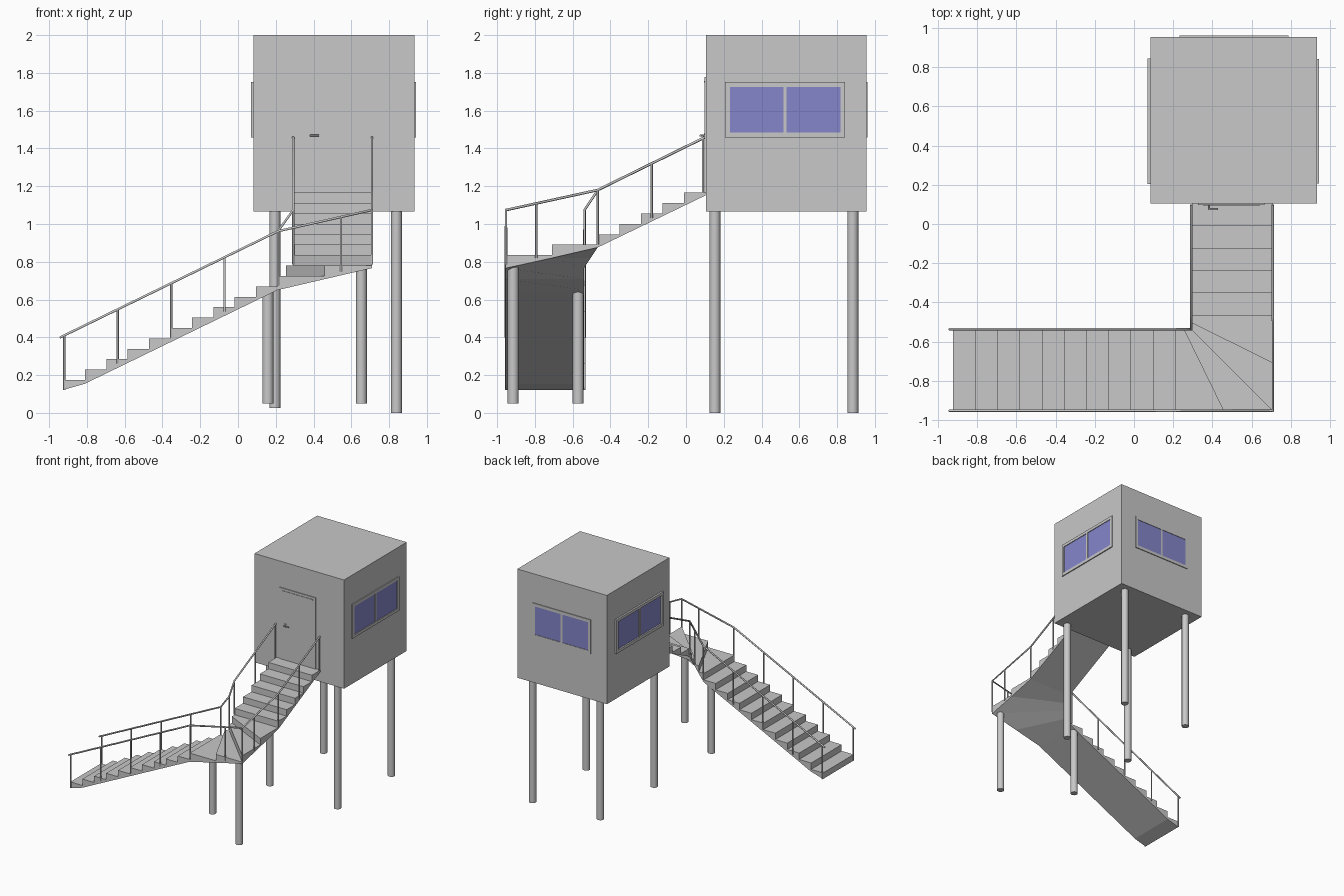
import bpy, bmesh, math
from mathutils import Vector, Matrix

if "Cube" in bpy.data.objects:
    bpy.data.objects.remove(bpy.data.objects["Cube"])


def material(name, rgb):
    m = bpy.data.materials.new(name)
    m.diffuse_color = (*rgb, 1)
    m.use_nodes = True
    m.node_tree.nodes["Principled BSDF"].inputs["Base Color"].default_value = m.diffuse_color
    return m


GREY = material("light_grey", (0.58, 0.58, 0.58))
BLUE = material("window_blue", (0.24, 0.24, 0.60))


def add_object(name, bm, mat):
    bmesh.ops.recalc_face_normals(bm, faces=bm.faces[:])
    me = bpy.data.meshes.new(name)
    bm.to_mesh(me)
    bm.free()
    me.materials.append(mat)
    ob = bpy.data.objects.new(name, me)
    bpy.context.collection.objects.link(ob)
    return ob


def add_boxes(name, boxes, mat=GREY, matrix=Matrix()):
    """Several (low corner, high corner) boxes joined in one object."""
    bm = bmesh.new()
    for lo, hi in boxes:
        lo, hi = Vector(lo), Vector(hi)
        m = matrix @ Matrix.Translation((lo + hi) / 2) @ Matrix.Diagonal((*(hi - lo), 1))
        bmesh.ops.create_cube(bm, size=1, matrix=m)
    return add_object(name, bm, mat)


def add_rods(name, rods, r, sides=12):
    """Cylinders of radius r between pairs of points."""
    bm = bmesh.new()
    for a, b in rods:
        a, b = Vector(a), Vector(b)
        rot = (b - a).to_track_quat('Z', 'Y').to_matrix().to_4x4()
        bmesh.ops.create_cone(bm, cap_ends=True, segments=sides, radius1=r, radius2=r,
                              depth=(b - a).length,
                              matrix=Matrix.Translation((a + b) / 2) @ rot)
    ob = add_object(name, bm, GREY)
    for p in ob.data.polygons:
        p.use_smooth = len(p.vertices) == 4
    bpy.context.view_layer.objects.active = ob
    ob.select_set(True)
    bpy.ops.object.shade_smooth_by_angle(angle=math.radians(50))
    ob.select_set(False)
    return ob


# Cabin and its legs
X0, X1, Y0, Y1 = 0.083, 0.934, 0.105, 0.955
add_boxes("cabin", [((X0, Y0, 1.066), (X1, Y1, 2.0))])
for x, side, z in ((0.195, "left", 0.025), (0.839, "right", 0.0)):
    for y, end in ((0.153, "front"), (0.883, "back")):
        add_rods(f"cabin_leg_{end}_{side}", [((x, y, z), (x, y, 1.07))], 0.029, 24)

# Windows, built facing -y around the origin, then turned onto each wall
def window(name, width, depth, place, turn):
    m = Matrix.Translation(place) @ Matrix.Rotation(math.radians(turn), 4, 'Z')
    w, h, t = width / 2, 0.146, 0.025
    frame = [((-w, -depth, s * (h - t / 2) - t / 2), (w, 0.01, s * (h - t / 2) + t / 2))
             for s in (-1, 1)]
    frame += [((c - hw, -depth, -h + t), (c + hw, 0.01, h - t))
              for c, hw in ((-w + t / 2, t / 2), (0, 0.008), (w - t / 2, t / 2))]
    add_boxes(name + "_frame", frame, GREY, m)
    panes = [((-w + t, -0.003, -h + t), (-0.008, 0.003, h - t)),
             ((0.008, -0.003, -h + t), (w - t, 0.003, h - t))]
    add_boxes(name + "_panes", panes, BLUE, m)


window("right_window", 0.635, 0.009, (X1, 0.525, 1.605), 90)
window("left_window", 0.640, 0.015, (X0, 0.524, 1.605), -90)
window("back_window", 0.555, 0.007, (0.510, Y1, 1.605), 180)

# Door, its top strip and lever handle
add_boxes("door", [((0.326, Y0 - 0.007, 1.165), (0.666, Y0 + 0.01, 1.777))])
add_boxes("door_top_strip", [((0.352, Y0 - 0.011, 1.750), (0.642, Y0, 1.757))])
add_rods("door_handle", [((0.383, Y0, 1.468), (0.383, 0.075, 1.468)),
                         ((0.380, 0.076, 1.468), (0.428, 0.076, 1.468))], 0.005)
add_boxes("door_handle_plate", [((0.372, Y0 - 0.011, 1.457), (0.394, Y0, 1.479))])

# Stair: nosing lines as (inner xy, outer xy, underside height)
YI, YO, XI, XO = -0.54, -0.955, 0.295, 0.709
RISE, GOING = 0.0551, 0.1133
lines = [((0.209 - GOING * (10 - i), YI), (0.209 - GOING * (10 - i), YO),
          max(0.122, 0.650 - RISE * (10 - i))) for i in range(11)]
lines += [((0.255, YI), (0.458, YO), 0.708),
          ((XI, YI), (XO, YO), 0.766),
          ((XI, -0.505), (XO, -0.71), 0.820)]
lines += [((XI, -0.467 + 0.1142 * k), (XO, -0.467 + 0.1142 * k), 0.876 + RISE * k)
          for k in range(6)]
tops = [0.174 + RISE * i for i in range(len(lines) - 1)]

bm = bmesh.new()


def face(*pts):
    bm.faces.new([bm.verts.new(p) for p in pts])


for i, top in enumerate(tops):
    (a0, b0, u0), (a1, b1, u1) = lines[i], lines[i + 1]
    prev = tops[i - 1] if i else u0
    face((*a0, top), (*b0, top), (*b1, top), (*a1, top))          # tread
    face((*a0, prev), (*b0, prev), (*b0, top), (*a0, top))        # riser
    face((*a0, u0), (*a1, u1), (*b1, u1), (*b0, u0))              # underside
    for p, q in ((a0, a1), (b0, b1)):                             # side walls
        side = [(*p, u0), (*q, u1), (*q, top), (*p, top)]
        face(*side, *([(*p, prev)] if i else []))
a, b, u = lines[-1]
face((*a, u), (*b, u), (*b, tops[-1]), (*a, tops[-1]))
bmesh.ops.remove_doubles(bm, verts=bm.verts[:], dist=0.0005)
add_object("staircase", bm, GREY)

# Stair legs
add_rods("stair_leg_inner", [((0.158, -0.571, 0.05), (0.158, -0.571, 0.645))], 0.029, 24)
add_rods("stair_leg_outer", [((0.653, -0.915, 0.05), (0.653, -0.915, 0.775))], 0.029, 24)


# Handrails with posts
def railing(name, x, y, posts):
    path = [(-0.943, y, 0.399), (0.212, y, 0.962), (x, y, 1.074),
            (x, -0.467, 1.180), (x, 0.098, 1.458)]
    cu = bpy.data.curves.new(name + "_handrail", 'CURVE')
    cu.dimensions = '3D'
    cu.bevel_depth, cu.bevel_resolution, cu.use_fill_caps = 0.007, 1, True
    sp = cu.splines.new('POLY')
    sp.points.add(len(path) - 1)
    for p, co in zip(sp.points, path):
        p.co = (*co, 1)
    cu.materials.append(GREY)
    ob = bpy.data.objects.new(name + "_handrail", cu)
    bpy.context.collection.objects.link(ob)
    bpy.context.view_layer.objects.active = ob
    ob.select_set(True)
    bpy.ops.object.convert(target='MESH')
    bpy.context.object.select_set(False)
    rods = []
    for seg, t in posts:
        p = Vector(path[seg]).lerp(Vector(path[seg + 1]), t)
        rods.append((p - Vector((0, 0, 0.288)), p))
    add_rods(name + "_posts", rods, 0.006, 8)


lower = [(0, 0.02 + 0.245 * k) for k in range(5)]
upper = [(3, 0.0), (3, 0.505), (3, 0.985)]
railing("inner", 0.292, -0.537, lower + [(2, 0.0)] + upper)
railing("outer", 0.709, -0.953, lower + [(1, 0.67), (2, 0.0), (2, 0.33)] + upper)
